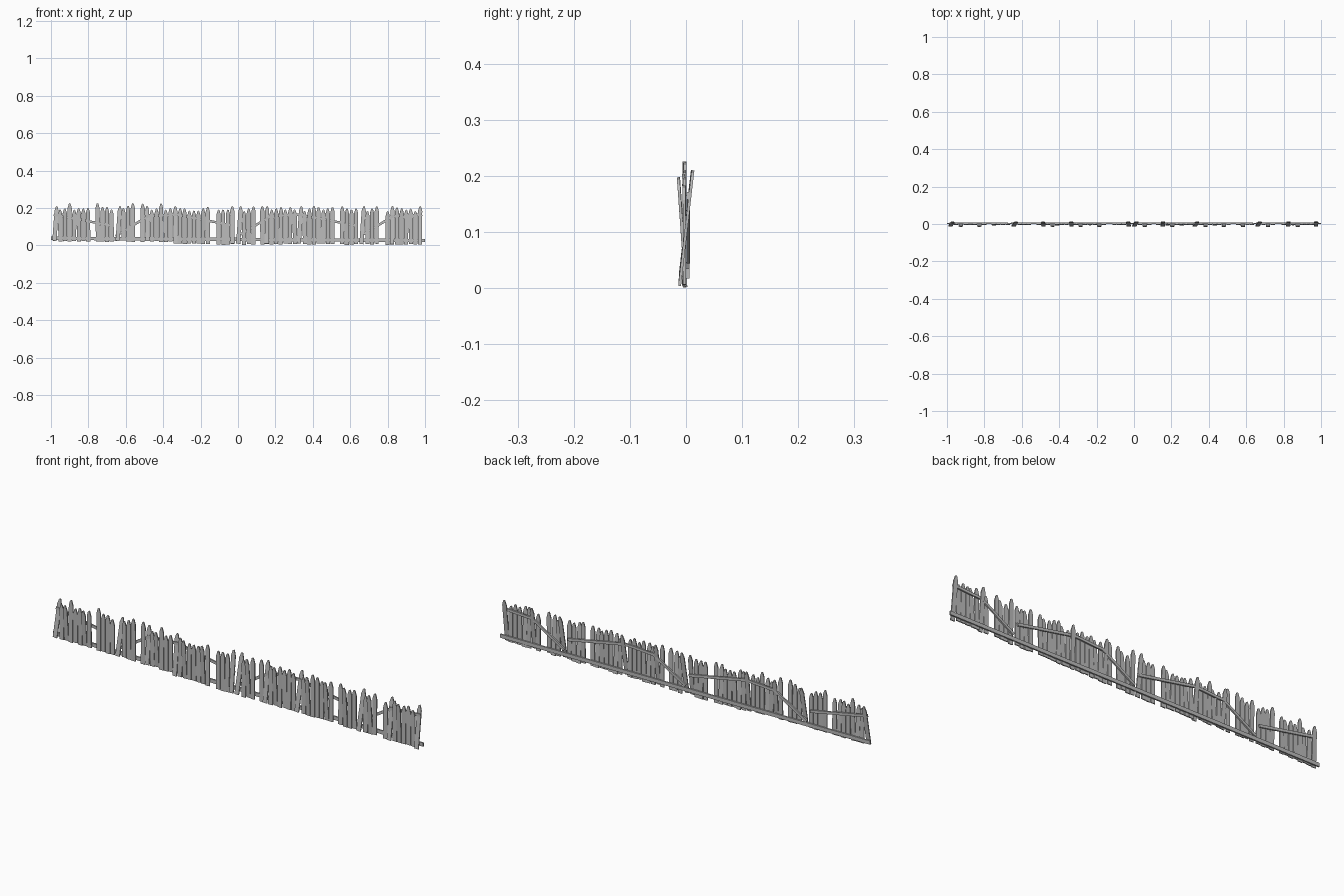
import bpy, bmesh, math, random
from mathutils import Matrix, Vector

random.seed(4)
cube = bpy.data.objects.get("Cube")
if cube:
    bpy.data.objects.remove(cube)

wood = bpy.data.materials.new("weathered grey wood")
wood.use_nodes = True
grey = (0.5, 0.5, 0.5, 1)
wood.diffuse_color = grey
wood.node_tree.nodes["Principled BSDF"].inputs["Base Color"].default_value = grey


def plank(name, outline, thickness, matrix):
    """Extrude an x/z outline along y, centred, then place it."""
    bm = bmesh.new()
    face = bm.faces.new([bm.verts.new((x, -thickness / 2, z)) for x, z in outline])
    new = bmesh.ops.extrude_face_region(bm, geom=[face])["geom"]
    bmesh.ops.translate(bm, vec=(0, thickness, 0),
                        verts=[v for v in new if isinstance(v, bmesh.types.BMVert)])
    bmesh.ops.recalc_face_normals(bm, faces=bm.faces)
    bm.transform(matrix)
    mesh = bpy.data.meshes.new(name)
    bm.to_mesh(mesh)
    bm.free()
    mesh.materials.append(wood)
    obj = bpy.data.objects.new(name, mesh)
    bpy.context.collection.objects.link(obj)


def picket(x, y, base, top, tilt, sway):
    w, h = 0.0112, top - base
    outline = [(-w, 0), (w, 0), (w, h - 0.026), (w * 0.4, h - 0.003), (0, h),
               (-w * 0.4, h - 0.003), (-w, h - 0.026)]
    mid = Matrix.Translation((0, 0, -h / 2))
    place = Matrix.Translation((x, y, base + h / 2))
    turn = Matrix.Rotation(sway, 4, 'Y') @ Matrix.Rotation(tilt, 4, 'X')
    plank("picket", outline, 0.005, place @ turn @ mid)


def rail(name, a, b, height, y):
    a, b = Vector((a[0], y, a[1])), Vector((b[0], y, b[1]))
    d = b - a
    l, r = d.length / 2, height / 2
    turn = Matrix.Rotation(-math.atan2(d.z, d.x), 4, 'Y')
    plank(name, [(-l, -r), (l, -r), (l, r), (-l, r)], 0.007,
          Matrix.Translation((a + b) / 2) @ turn)


# Pickets: runs of boards (first x, count, base height, first board sways)
runs = [(-0.975, 8, 0.02, True), (-0.75, 4, 0.02, False), (-0.637, 4, 0.02, True),
        (-0.51, 7, 0.018, False), (-0.335, 8, 0.008, False), (-0.104, 4, 0.003, False),
        (0.008, 4, 0.003, True), (0.13, 8, 0.005, False), (0.332, 8, 0.005, True),
        (0.557, 4, 0.003, False), (0.667, 4, 0.003, True), (0.8, 8, 0.003, False)]
back_lean = (-0.97, -0.66, -0.635, -0.49, -0.33, -0.02, 0.01, 0.16, 0.33, 0.66, 0.82, 0.97)
front_lean = (-0.93, -0.83, -0.43, -0.29, -0.18, 0.05, 0.21, 0.37, 0.48, 0.59, 0.72, 0.87)
tall = (-0.9, -0.75, -0.563, -0.51, -0.41, 0.08, 0.13, 0.406, 0.557, 0.741)


def near(x, spots):
    return any(abs(x - s) < 0.0125 for s in spots)


for start, count, base, sways in runs:
    for i in range(count):
        x = start + i * 0.0248
        y, tilt = -0.003, random.uniform(-0.015, 0.015)
        # Boards set lower in the ground also end lower
        high = 0.182 + 0.5 * base + random.choice((0, 0.008, 0.014, 0.02))
        if near(x, tall):
            high = 0.206 + base
        elif near(x, back_lean):
            y, tilt, high = 0.0005, -0.115, 0.211
        elif near(x, front_lean):
            y, tilt, high = -0.007, 0.07, 0.198
        sway = 0.07 if sways and i == 0 else random.uniform(-0.014, 0.014)
        low = base + random.uniform(-0.002, 0.006)
        picket(x, y, low, high, tilt, sway)

# Bottom rail: boards laid end to end
for k in range(6):
    x = -1 + k / 3
    rail("bottom_rail", (x, 0.038 - 0.002 * k), (x + 1 / 3, 0.036 - 0.002 * k), 0.018, 0.003)

# Upper rails: brace rising from the ground, level board, sagging board
for x in (-0.655, 0, 0.655):
    rail("brace", (x, 0.05), (x + 0.18, 0.16), 0.013, 0.004)
    rail("level_rail", (x + 0.16, 0.155), (x + 0.33, 0.165), 0.013, 0.004)
    rail("sagging_rail", (x - 0.33, 0.165), (x - 0.02, 0.105), 0.013, 0.004)
